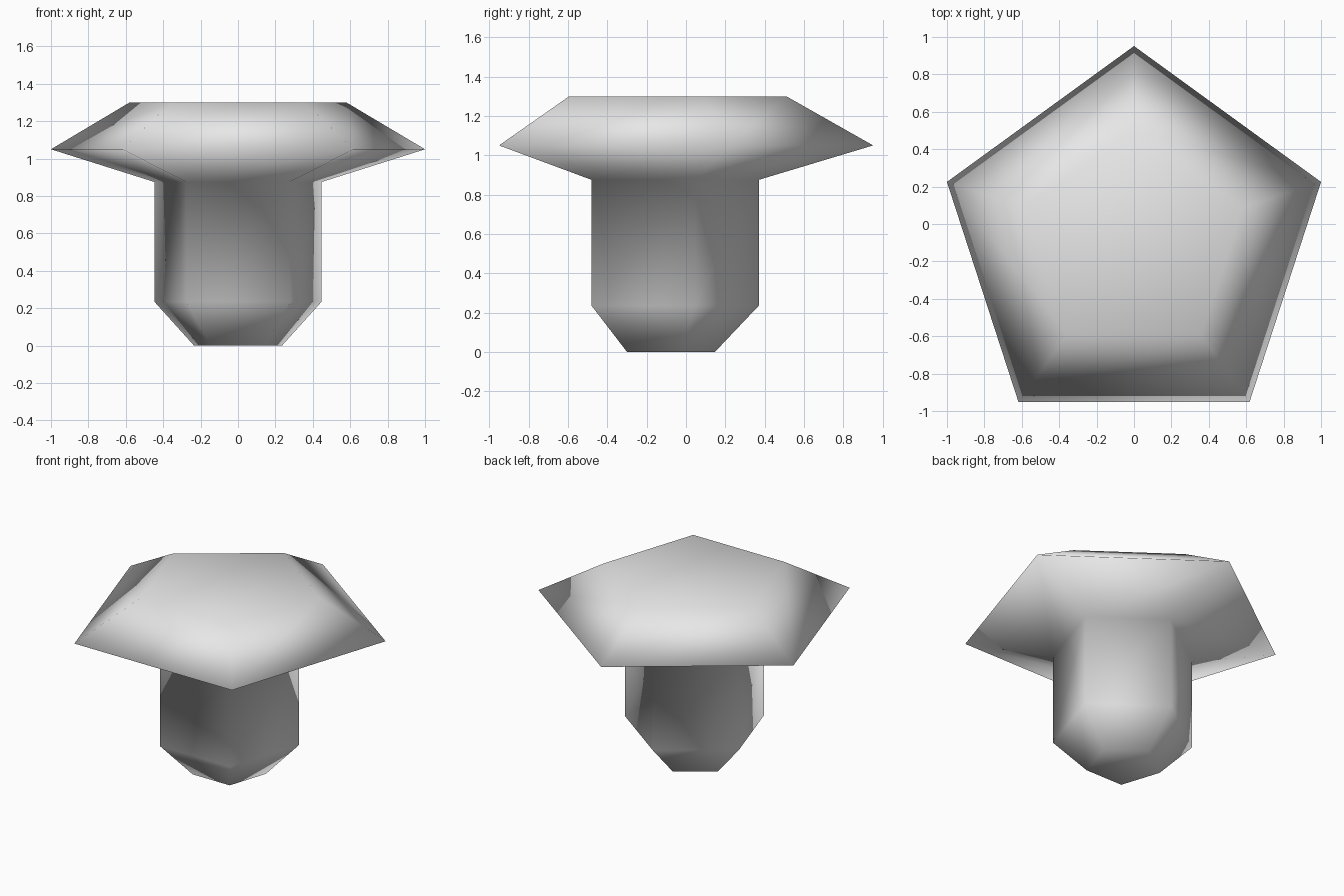
import bpy, bmesh, math

default = bpy.data.objects.get("Cube")
if default:
    bpy.data.objects.remove(default, do_unlink=True)

SIDES = 5
CENTRE_Y = -0.1
# (radius, height) from the foot up to the flat crown
PROFILE = [(0.247, 0.0), (0.47, 0.235), (0.47, 0.875), (1.0515, 1.05), (0.61, 1.30)]

# Plain grey material
grey = bpy.data.materials.new("light_grey")
grey.use_nodes = True
grey.diffuse_color = (0.8, 0.8, 0.8, 1)
grey.node_tree.nodes["Principled BSDF"].inputs["Base Color"].default_value = (0.8, 0.8, 0.8, 1)

# Five-sided stem and cap in one continuous skin, one corner pointing back
bm = bmesh.new()
rings = []
for radius, height in PROFILE:
    ring = []
    for i in range(SIDES):
        a = math.pi / 2 + math.tau * i / SIDES
        ring.append(bm.verts.new((radius * math.cos(a), CENTRE_Y + radius * math.sin(a), height)))
    rings.append(ring)

for low, high in zip(rings, rings[1:]):
    for i in range(SIDES):
        j = (i + 1) % SIDES
        bm.faces.new((low[i], low[j], high[j], high[i]))

# Flat foot and crown
bm.faces.new(reversed(rings[0]))
bm.faces.new(rings[-1])

# Smooth shading runs over every edge
for face in bm.faces:
    face.smooth = True
bmesh.ops.recalc_face_normals(bm, faces=bm.faces)

mesh = bpy.data.meshes.new("mushroom")
bm.to_mesh(mesh)
bm.free()
mesh.materials.append(grey)
bpy.context.collection.objects.link(bpy.data.objects.new("mushroom", mesh))
